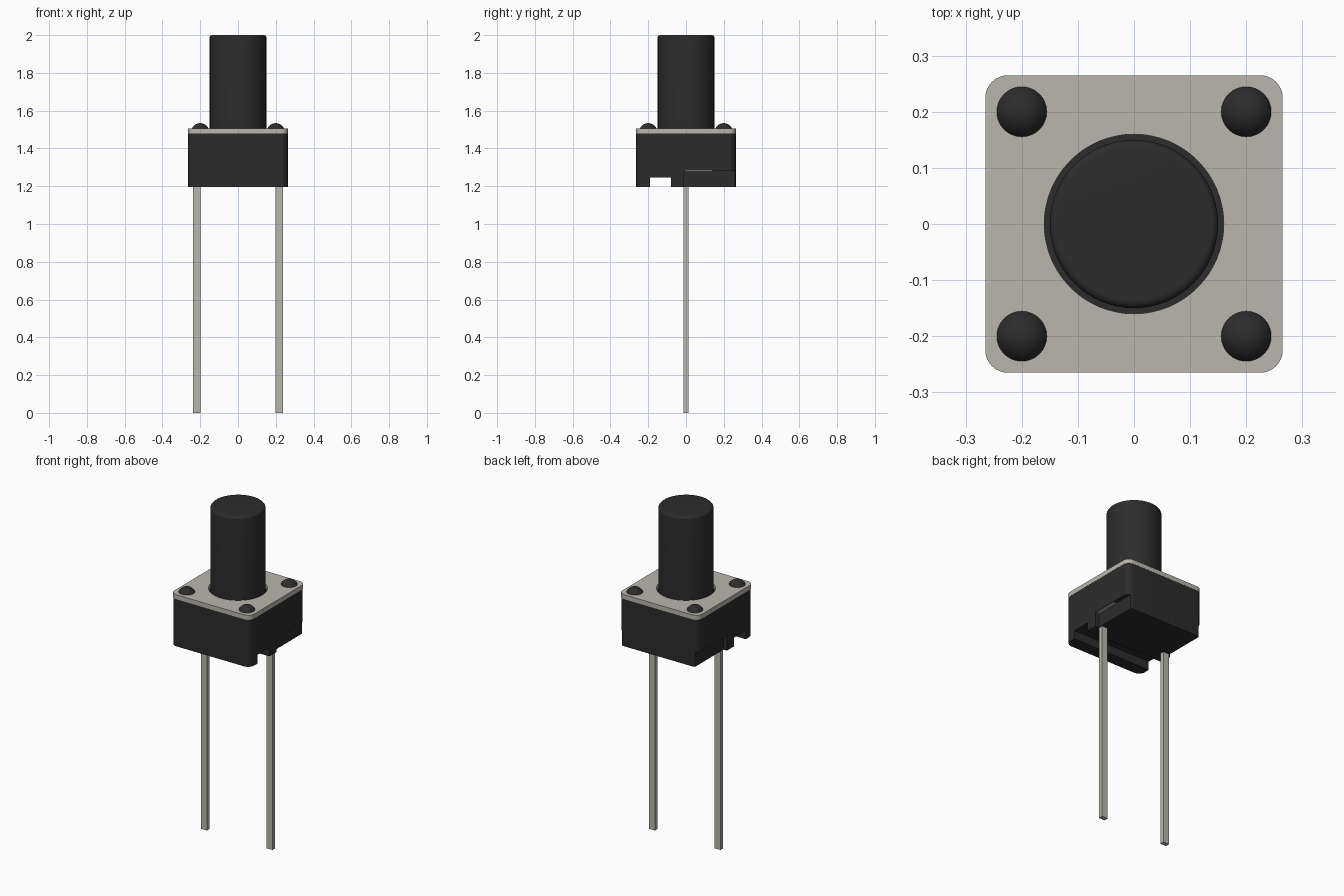
import bpy, bmesh, math

cube = bpy.data.objects.get("Cube")
if cube:
    bpy.data.objects.remove(cube, do_unlink=True)


def material(name, rgb, rough):
    m = bpy.data.materials.new(name)
    m.use_nodes = True
    m.diffuse_color = (*rgb, 1)
    bsdf = m.node_tree.nodes["Principled BSDF"]
    bsdf.inputs["Base Color"].default_value = (*rgb, 1)
    bsdf.inputs["Roughness"].default_value = rough
    return m


BLACK = material("black plastic", (0.025, 0.025, 0.025), 0.6)
METAL = material("warm grey metal", (0.49, 0.47, 0.42), 0.4)


def make(name, bm, mat):
    bmesh.ops.recalc_face_normals(bm, faces=bm.faces)
    me = bpy.data.meshes.new(name)
    bm.to_mesh(me)
    bm.free()
    me.materials.append(mat)
    ob = bpy.data.objects.new(name, me)
    bpy.context.collection.objects.link(ob)
    return ob


def activate(ob):
    bpy.ops.object.select_all(action="DESELECT")
    ob.select_set(True)
    bpy.context.view_layer.objects.active = ob


def smooth(ob):
    activate(ob)
    bpy.ops.object.shade_smooth_by_angle(angle=math.radians(35))


def prism(name, points, z0, z1, mat):
    bm = bmesh.new()
    base = bm.faces.new([bm.verts.new((x, y, z0)) for x, y in points])
    ext = bmesh.ops.extrude_face_region(bm, geom=[base], use_keep_orig=True)
    for v in ext["geom"]:
        if isinstance(v, bmesh.types.BMVert):
            v.co.z = z1
    return make(name, bm, mat)


def box(name, x0, x1, y0, y1, z0, z1, mat):
    return prism(name, [(x0, y0), (x1, y0), (x1, y1), (x0, y1)], z0, z1, mat)


def rounded_square(half, r, steps=8):
    pts = []
    for k, (sx, sy) in enumerate([(1, 1), (-1, 1), (-1, -1), (1, -1)]):
        for i in range(steps + 1):
            a = (k + i / steps) * math.pi / 2
            pts.append((sx * (half - r) + r * math.cos(a),
                        sy * (half - r) + r * math.sin(a)))
    return pts


def circle(r, n=64):
    return [(r * math.cos(2 * math.pi * i / n), r * math.sin(2 * math.pi * i / n))
            for i in range(n)]


def lathe(name, profile, mat, n=64, at=(0, 0)):
    # Spin (radius, z) points around a vertical axis
    bm = bmesh.new()
    vs = [bm.verts.new((r, 0, z)) for r, z in profile]
    es = [bm.edges.new(p) for p in zip(vs, vs[1:])]
    bmesh.ops.spin(bm, geom=vs + es, cent=(0, 0, 0), axis=(0, 0, 1),
                   angle=2 * math.pi, steps=n)
    bmesh.ops.remove_doubles(bm, verts=bm.verts, dist=1e-5)
    ob = make(name, bm, mat)
    ob.location = (*at, 0)
    smooth(ob)
    return ob


def cut(ob, cutter):
    mod = ob.modifiers.new("cut", "BOOLEAN")
    mod.operation = "DIFFERENCE"
    mod.solver = "EXACT"
    mod.object = cutter
    activate(ob)
    bpy.ops.object.modifier_apply(modifier=mod.name)
    bpy.data.objects.remove(cutter, do_unlink=True)


# Housing with a channel along its underside and a recess on each side
body = prism("housing", rounded_square(0.264, 0.04), 1.195, 1.478, BLACK)
cut(body, box("channel_cutter", -0.4, 0.4, -0.19, -0.08, 1.1, 1.247, BLACK))
for s in (1, -1):
    xs = sorted((s * 0.242, s * 0.4))
    cut(body, box("recess_cutter", *xs, -0.01, 0.4, 1.1, 1.282, BLACK))
smooth(body)

# Metal cover plate with a round opening
plate = prism("cover_plate", rounded_square(0.265, 0.04), 1.478, 1.505, METAL)
cut(plate, prism("opening_cutter", circle(0.16), 1.4, 1.6, BLACK))
smooth(plate)

# Push button with a rounded rim
R, B = 0.15, 0.014
rim = [(R - B + B * math.cos(a), 2 - B + B * math.sin(a))
       for a in (i * math.pi / 12 for i in range(7))]
lathe("push_button", [(0, 1.47), (R, 1.47)] + rim + [(0, 2.0)], BLACK)

# Four domed rivets
dome = [(0.049 * math.cos(a), 1.485 + 0.049 * math.sin(a))
        for a in (i * math.pi / 16 for i in range(9))]
dome[-1] = (0, 1.534)
for sx, lr in ((1, "left"), (-1, "right")):
    for sy, fb in ((-1, "front"), (1, "back")):
        lathe(f"{fb}_{lr}_rivet", [(0, 1.475), (0.049, 1.475)] + dome,
              BLACK, 32, (sx * 0.2, sy * 0.2))

# Long pins and the contact strips tucked into the side recesses
for s, lr in ((1, "left"), (-1, "right")):
    box(f"{lr}_pin", *sorted((s * 0.198, s * 0.238)), -0.013, 0.013, 0, 1.25, METAL)
    box(f"{lr}_contact", *sorted((s * 0.235, s * 0.26)), -0.005, 0.14, 1.278, 1.284, METAL)
